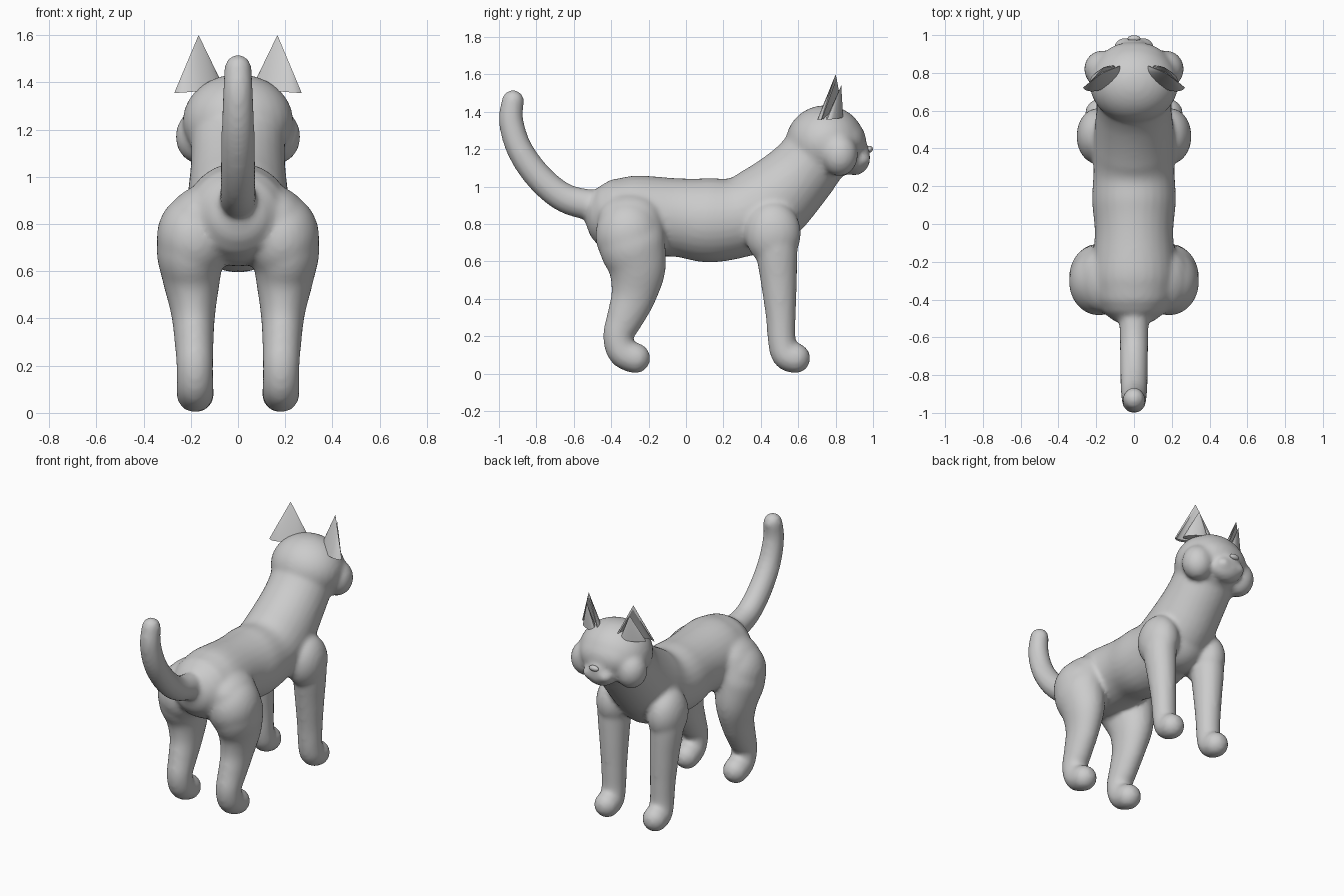
import bpy, bmesh, math
from mathutils import Vector, Matrix

if "Cube" in bpy.data.objects:
    bpy.data.objects.remove(bpy.data.objects["Cube"])

grey = bpy.data.materials.new("plain grey")
grey.diffuse_color = (0.6, 0.6, 0.6, 1)
grey.use_nodes = True
grey.node_tree.nodes["Principled BSDF"].inputs["Base Color"].default_value = grey.diffuse_color
SIDES = 28


def catmull(pts, steps=5):
    """Smooth a list of stations (x, y, z, half width, half depth)."""
    out = []
    for i in range(len(pts) - 1):
        p0, p1 = pts[max(i - 1, 0)], pts[i]
        p2, p3 = pts[i + 1], pts[min(i + 2, len(pts) - 1)]
        for s in range(steps):
            t = s / steps
            out.append([0.5 * (2 * b + (c - a) * t + (2 * a - 5 * b + 4 * c - d) * t * t
                               + (3 * b - a - 3 * c + d) * t ** 3)
                        for a, b, c, d in zip(p0, p1, p2, p3)])
    out.append(list(pts[-1]))
    return out


def tube(bm, pts):
    """Loft elliptical rings along a path, with rounded ends."""
    st = catmull(pts)
    cs = [Vector(s[:3]) for s in st]
    rings = []
    n = len(st)
    for i, s in enumerate(st):
        t = (cs[min(i + 1, n - 1)] - cs[max(i - 1, 0)]).normalized()
        caps = [0]
        if i == 0:
            caps = [-80, -60, -40, -20, 0]
        elif i == n - 1:
            caps = [0, 20, 40, 60, 80]
        for deg in caps:
            a = math.radians(deg)
            c = cs[i] + t * min(s[3], s[4]) * math.sin(a)
            rings.append((c, t, s[3] * math.cos(a), s[4] * math.cos(a)))
    loops = []
    for c, t, rx, rn in rings:
        nrm = t.cross(Vector((1, 0, 0))).normalized()
        loops.append([bm.verts.new(c + Vector((rx * math.cos(k * math.tau / SIDES), 0, 0))
                                   + nrm * rn * math.sin(k * math.tau / SIDES))
                      for k in range(SIDES)])
    for a, b in zip(loops, loops[1:]):
        for k in range(SIDES):
            j = (k + 1) % SIDES
            bm.faces.new((a[k], a[j], b[j], b[k]))
    bm.faces.new(loops[0])
    bm.faces.new(loops[-1])


def ball(bm, c, r):
    m = Matrix.Translation(c) @ Matrix.Diagonal((*r, 1))
    bmesh.ops.create_uvsphere(bm, u_segments=28, v_segments=18, radius=1, matrix=m)


def finish(bm, name):
    bmesh.ops.recalc_face_normals(bm, faces=bm.faces[:])
    me = bpy.data.meshes.new(name)
    bm.to_mesh(me)
    bm.free()
    me.materials.append(grey)
    ob = bpy.data.objects.new(name, me)
    bpy.context.collection.objects.link(ob)
    return ob


bm = bmesh.new()
# torso and neck
tube(bm, [(0, -.33, .84, .22, .21), (0, -.25, .84, .225, .22), (0, -.05, .835, .208, .21),
          (0, .12, .82, .222, .226), (0, .28, .835, .215, .215), (0, .43, .90, .215, .225),
          (0, .6, 1.055, .2, .195), (0, .70, 1.18, .2, .18)])
# chest filling in front of the shoulders
ball(bm, (0, .42, .82), (.2, .18, .19))
# tail
tube(bm, [(0, -.36, .88, .085, .09), (0, -.52, .903, .078, .083), (0, -.66, .945, .075, .078),
          (0, -.79, 1.055, .073, .075), (0, -.89, 1.2, .07, .07), (0, -.935, 1.35, .064, .066),
          (0, -.925, 1.46, .058, .06)])
# skull, brow, muzzle
ball(bm, (0, .745, 1.235), (.235, .212, .2))
ball(bm, (0, .84, 1.235), (.19, .125, .135))
ball(bm, (0, .90, 1.15), (.115, .085, .09))
ball(bm, (0, .935, 1.185), (.07, .05, .05))
for s in (-1, 1):
    # cheek and whisker pad
    ball(bm, (s * .165, .82, 1.17), (.1, .1, .115))
    ball(bm, (s * .05, .945, 1.145), (.055, .042, .04))
    # shoulder and front leg
    ball(bm, (s * .19, .465, .75), (.115, .15, .17))
    tube(bm, [(s * .19, .475, .78, .105, .12), (s * .195, .485, .65, .1, .112),
              (s * .188, .497, .48, .088, .096), (s * .182, .507, .3, .078, .08),
              (s * .18, .513, .17, .075, .075), (s * .18, .535, .1, .077, .078),
              (s * .18, .585, .082, .08, .082)])
    # haunch and hind leg
    ball(bm, (s * .185, -.305, .74), (.16, .18, .19))
    tube(bm, [(s * .17, -.3, .84, .13, .17), (s * .2, -.29, .7, .145, .18),
              (s * .198, -.262, .56, .122, .155), (s * .19, -.28, .42, .094, .122),
              (s * .186, -.325, .3, .083, .1), (s * .183, -.362, .2, .078, .082),
              (s * .182, -.338, .115, .078, .082), (s * .182, -.27, .082, .08, .082)])
body = finish(bm, "body")

# fuse the body into one soft skin
rm = body.modifiers.new("fuse", 'REMESH')
rm.mode = 'VOXEL'
rm.voxel_size = 0.014
rm.use_smooth_shade = True
sm = body.modifiers.new("soften", 'SMOOTH')
sm.factor = 0.5
sm.iterations = 10

# nose
bm = bmesh.new()
ball(bm, (0, .982, 1.2), (.034, .017, .018))
nose = finish(bm, "nose")
for p in nose.data.polygons:
    p.use_smooth = True


def ear(side):
    """Cupped half-cone shell, open to the front, with a smaller fold inside."""
    bm = bmesh.new()
    inner, outer = Vector((.062, .842, 1.375)), Vector((.27, .722, 1.355))
    mid, half = (inner + outer) / 2, (outer - inner) / 2
    back = Vector((-.5, -.86, 0))
    n = 12

    def arc(scale, depth):
        return [bm.verts.new(mid + half * scale * math.cos(math.pi * k / n)
                             + back * depth * math.sin(math.pi * k / n)) for k in range(n + 1)]

    a, b = arc(1, .062), arc(.93, .035)
    tip, tip_in = bm.verts.new((.167, .8, 1.6)), bm.verts.new((.167, .806, 1.575))
    for k in range(n):
        bm.faces.new((a[k], a[k + 1], tip))
        bm.faces.new((b[k + 1], b[k], tip_in))
        bm.faces.new((a[k + 1], a[k], b[k], b[k + 1]))
    for k in (0, n):
        bm.faces.new((a[k], b[k], tip_in, tip))
    # inner fold
    ftip = bm.verts.new((.16, .83, 1.54))
    ring = [bm.verts.new(mid + Vector((-.004, .012, 0)) + half * .66 * math.cos(k * math.tau / 16)
                         + back * .03 * math.sin(k * math.tau / 16)) for k in range(16)]
    for k in range(16):
        bm.faces.new((ring[k], ring[(k + 1) % 16], ftip))
    bm.faces.new(ring)
    for v in bm.verts:
        v.co.x *= side
    ob = finish(bm, "right_ear" if side > 0 else "left_ear")
    bpy.ops.object.select_all(action='DESELECT')
    ob.select_set(True)
    bpy.context.view_layer.objects.active = ob
    bpy.ops.object.shade_smooth_by_angle(angle=math.radians(40))


for s in (-1, 1):
    ear(s)
